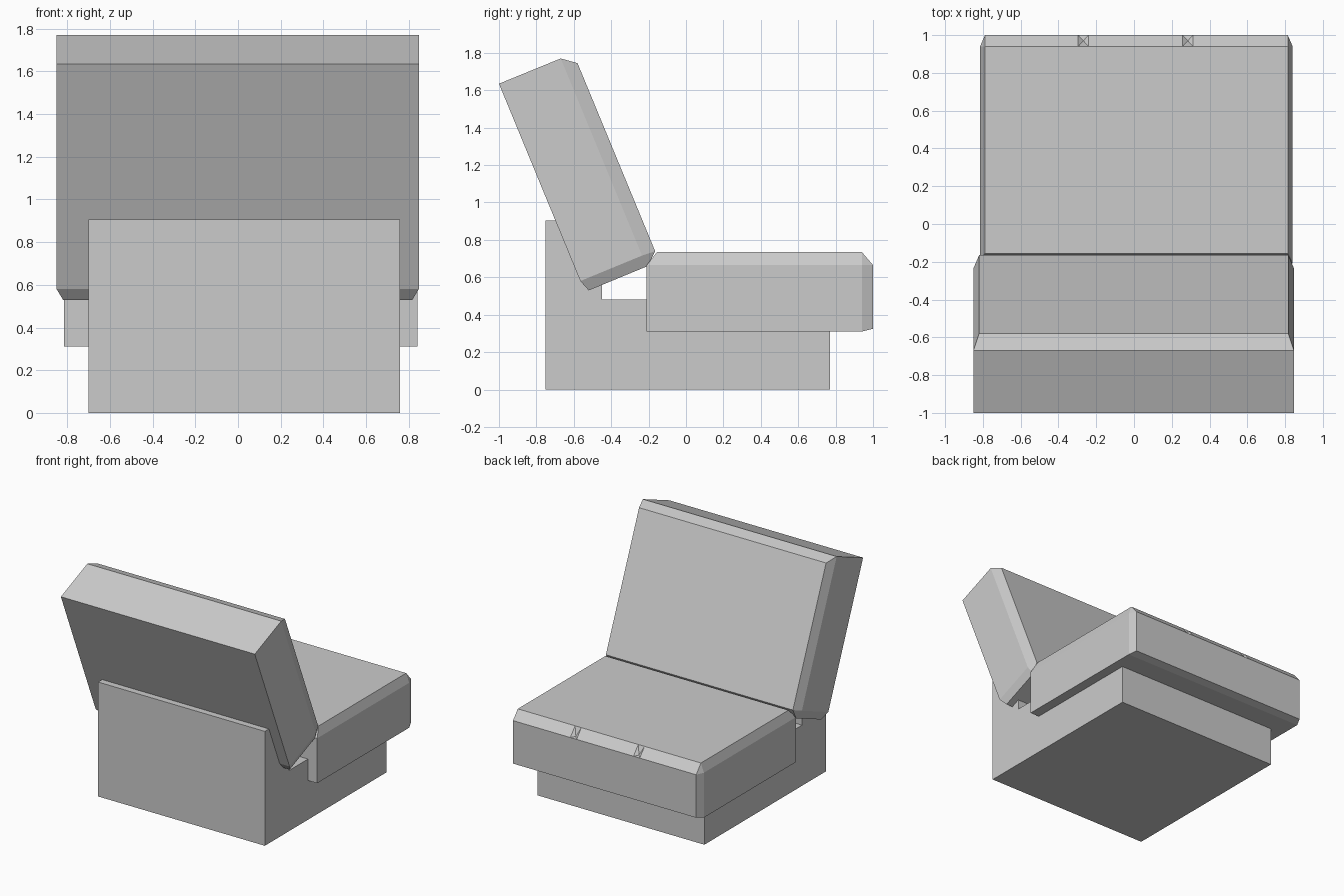
import bpy, bmesh

if "Cube" in bpy.data.objects:
    bpy.data.objects.remove(bpy.data.objects["Cube"])


def finish(bm, name):
    bmesh.ops.recalc_face_normals(bm, faces=bm.faces)
    me = bpy.data.meshes.new(name)
    bm.to_mesh(me)
    bm.free()
    ob = bpy.data.objects.new(name, me)
    bpy.context.collection.objects.link(ob)
    return ob


def extruded(name, profile, x0, x1):
    """Side (y, z) profile pulled across x."""
    bm = bmesh.new()
    f = bm.faces.new([bm.verts.new((x0, y, z)) for y, z in profile])
    r = bmesh.ops.extrude_face_region(bm, geom=[f])
    moved = [v for v in r["geom"] if isinstance(v, bmesh.types.BMVert)]
    bmesh.ops.translate(bm, verts=moved, vec=(x1 - x0, 0, 0))
    return finish(bm, name)


def cushion(name, outer, inner, x0, x1, inset, dents=(), dent_w=0.055):
    """Chamfered slab: outer A-D are the full-width side corners,
    inner E-H the corners of the two inset faces."""
    bm = bmesh.new()
    sides = []
    for x, xi in ((x0, x0 + inset), (x1, x1 - inset)):
        s = {k: bm.verts.new((x, *p)) for k, p in zip("ABCD", outer)}
        s.update({k: bm.verts.new((xi, *p)) for k, p in zip("EFGH", inner)})
        for keys in ("ABCD", "BCFE", "CGF", "CDHG"):
            bm.faces.new([s[k] for k in keys])
        sides.append(s)
    lo, hi = sides
    strips = {}
    for a, b in ("AB", "BE", "EF", "FG", "GH", "HD", "DA"):
        strips[a + b] = bm.faces.new((lo[a], lo[b], hi[b], hi[a]))
    bmesh.ops.recalc_face_normals(bm, faces=bm.faces)

    # small pyramid dents along the F-G chamfer
    strip = [strips["FG"]]
    for c in dents:
        for x in (c - dent_w / 2, c + dent_w / 2):
            geom = set(strip)
            for f in strip:
                geom.update(f.edges)
                geom.update(f.verts)
            r = bmesh.ops.bisect_plane(bm, geom=list(geom),
                                       plane_co=(x, 0, 0), plane_no=(1, 0, 0))
            strip = [g for g in r["geom"] if isinstance(g, bmesh.types.BMFace)]
    picked = [f for f in strip
              if any(abs(f.calc_center_median().x - c) < 0.005 for c in dents)]
    if picked:
        r = bmesh.ops.poke(bm, faces=picked)
        bmesh.ops.translate(bm, verts=r["verts"], vec=(0, 0, -0.03))
    return finish(bm, name)


# L-shaped plinth with a low back wall
extruded("base", [(-.75, 0), (.77, 0), (.77, .48), (-.45, .48),
                  (-.45, .905), (-.75, .905)], -.70, .76)

# seat cushion
cushion("seat",
        [(-.21, .31), (-.21, .665), (.94, .665), (.94, .31)],
        [(-.155, .735), (.94, .735), (1.0, .665), (1.0, .325)],
        -.815, .84, .026, dents=(-.268, .285))

# reclined backrest
cushion("backrest",
        [(-1.0, 1.635), (-.67, 1.77), (-.235, .716), (-.565, .58)],
        [(-.58, 1.745), (-.165, .74), (-.205, .66), (-.52, .53)],
        -.85, .847, .03)
